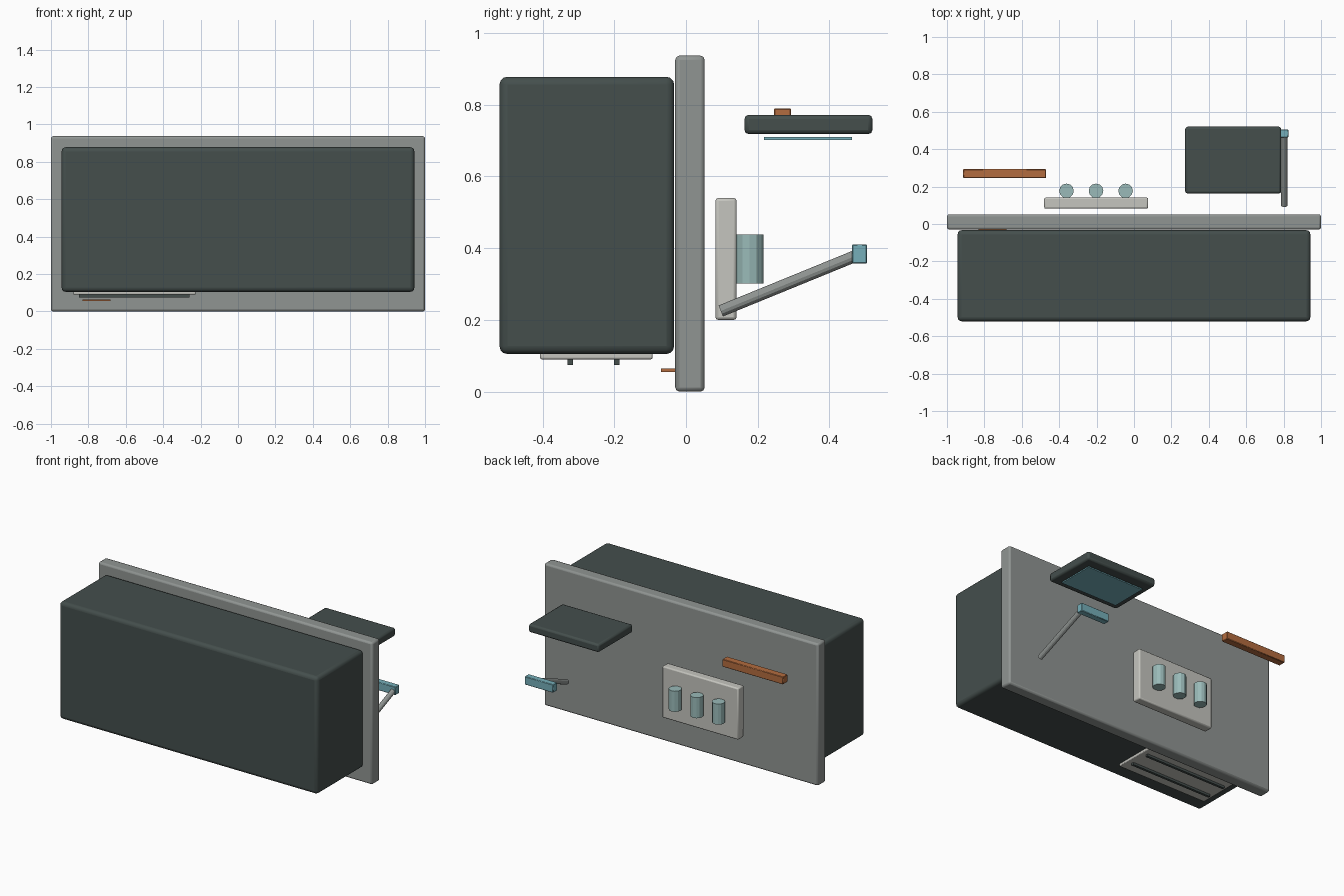
import bpy
from mathutils import Vector

default = bpy.data.objects.get("Cube")
if default:
    bpy.data.objects.remove(default, do_unlink=True)


def material(name, r, g, b):
    m = bpy.data.materials.new(name)
    m.use_nodes = True
    m.diffuse_color = (r, g, b, 1)
    m.node_tree.nodes["Principled BSDF"].inputs["Base Color"].default_value = (r, g, b, 1)
    return m


DARK = material("dark slate", 0.058, 0.077, 0.073)
GREY = material("mid grey", 0.28, 0.30, 0.29)
CREAM = material("warm light grey", 0.56, 0.56, 0.52)
TEAL = material("teal", 0.18, 0.43, 0.49)
PALE = material("pale teal", 0.32, 0.49, 0.48)
COPPER = material("copper", 0.45, 0.15, 0.05)


def finish(obj, name, mat, bevel=0, segments=2):
    obj.name = obj.data.name = name
    obj.data.materials.append(mat)
    if bevel:
        mod = obj.modifiers.new("soft edges", 'BEVEL')
        mod.width = bevel
        mod.segments = segments
        bpy.ops.object.shade_smooth_by_angle(angle=0.6)
    return obj


def box(name, x, y, z, mat, bevel=0, segments=2):
    """Box given by its (low, high) range on each axis."""
    bpy.ops.mesh.primitive_cube_add(size=1, location=[(a + b) / 2 for a, b in (x, y, z)])
    obj = bpy.context.object
    obj.scale = [b - a for a, b in (x, y, z)]
    bpy.ops.object.transform_apply(location=False, rotation=False, scale=True)
    return finish(obj, name, mat, bevel, segments)


def rod(name, start, end, radius, mat, sides=12):
    start, end = Vector(start), Vector(end)
    axis = end - start
    bpy.ops.mesh.primitive_cylinder_add(vertices=sides, radius=radius, depth=axis.length,
                                        location=(start + end) / 2)
    obj = bpy.context.object
    obj.rotation_euler = axis.to_track_quat('Z', 'Y').to_euler()
    return finish(obj, name, mat)


# Main housing and its face panel
box("housing", (-0.943, 0.943), (-0.52, -0.033), (0.105, 0.878), DARK, 0.022, 3)
box("face_panel", (-1, 1), (-0.03, 0.052), (0, 0.937), GREY, 0.012)

# Vent plate with slats under the housing, and a small tab
box("vent_plate", (-0.88, -0.227), (-0.407, -0.093), (0.09, 0.11), CREAM, 0.005)
for i, y in enumerate((-0.323, -0.193)):
    box(f"vent_slat_{i + 1}", (-0.85, -0.26), (y - 0.008, y + 0.008), (0.075, 0.092), DARK)
box("release_tab", (-0.832, -0.683), (-0.07, -0.028), (0.055, 0.065), COPPER)

# Flat screen lid with a glass pane below it
box("screen_lid", (0.274, 0.787), (0.163, 0.52), (0.718, 0.772), DARK, 0.012)
box("screen_glass", (0.325, 0.737), (0.218, 0.463), (0.702, 0.71), TEAL)

# Crank arm with a grip
rod("crank_arm", (0.803, 0.097, 0.225), (0.803, 0.484, 0.383), 0.0165, GREY)
box("crank_grip", (0.617, 0.825), (0.463, 0.505), (0.357, 0.411), TEAL, 0.003, 1)

# Holder plate with three canisters
box("holder_plate", (-0.48, 0.076), (0.082, 0.141), (0.2, 0.54), CREAM, 0.008)
for i in range(3):
    x = -0.361 + 0.158 * i
    rod(f"canister_{i + 1}", (x, 0.177, 0.302), (x, 0.177, 0.438), 0.039, PALE)

# Copper rail
box("rail", (-0.913, -0.47), (0.245, 0.293), (0.74, 0.79), COPPER, 0.003, 1)
